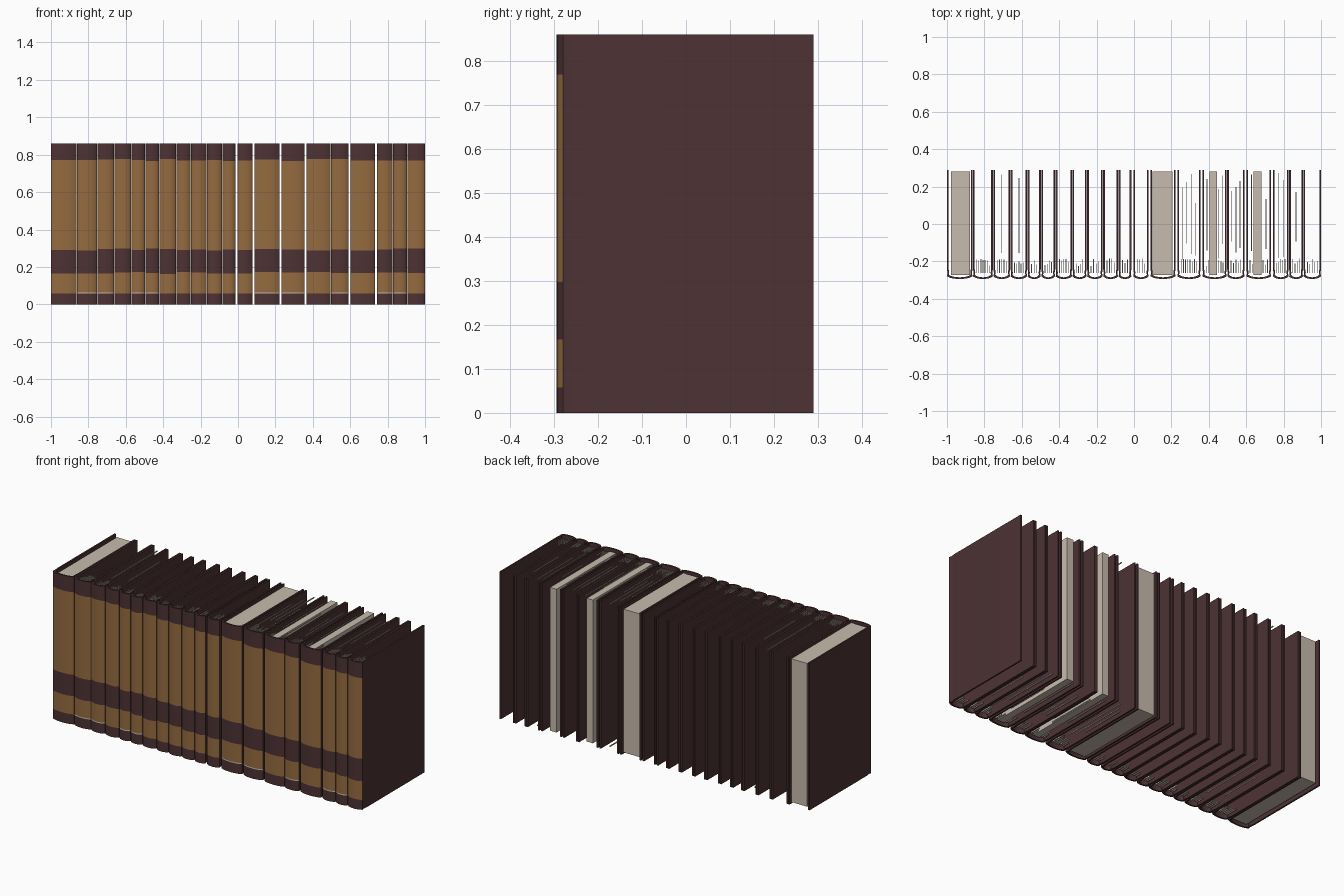
import bpy, bmesh, math, random

cube = bpy.data.objects.get("Cube")
if cube:
    bpy.data.objects.remove(cube, do_unlink=True)
random.seed(4)


def material(name, rgb):
    m = bpy.data.materials.new(name)
    m.use_nodes = True
    m.diffuse_color = (*rgb, 1)
    m.node_tree.nodes["Principled BSDF"].inputs["Base Color"].default_value = (*rgb, 1)
    return m


MAROON = material("maroon_leather", (0.074, 0.032, 0.034))
TAN = material("tan_band", (0.30, 0.147, 0.051))
PAPER = material("paper", (0.58, 0.50, 0.42))

HEIGHT, BACK, HINGE, FRONT = 0.86, 0.29, -0.272, -0.294
BOARD = 0.009
ARC = 8


def finish(name, bm, mats):
    bmesh.ops.recalc_face_normals(bm, faces=bm.faces)
    mesh = bpy.data.meshes.new(name)
    bm.to_mesh(mesh)
    bm.free()
    for m in mats:
        mesh.materials.append(m)
    ob = bpy.data.objects.new(name, mesh)
    bpy.context.collection.objects.link(ob)
    return ob


def u_profile(x0, x1, inset):
    """Board, hinge groove, rounded spine, hinge groove, board."""
    a, b = x0 + inset, x1 - inset
    groove = 0.003
    pts = [(a, BACK), (a, HINGE + 0.03), (a + groove, HINGE + 0.01)]
    for i in range(ARC + 1):
        t = i / ARC
        bulge = math.sin(math.pi * t) ** 0.6 if 0 < t < 1 else 0
        pts.append((a + (b - a) * t, HINGE - 0.008 + inset + (FRONT - HINGE + 0.008) * bulge))
    pts += [(b - groove, HINGE + 0.01), (b, HINGE + 0.03), (b, BACK)]
    return pts


def cover(name, x0, x1, pale_line):
    outer, inner = u_profile(x0, x1, 0), u_profile(x0, x1, BOARD)
    w = [random.uniform(-0.006, 0.006) for _ in range(3)]
    # Band heights with the material slot of each band
    levels = [0, 0.058, 0.064, 0.168 + w[0], 0.294 + w[1], 0.772 + w[2], HEIGHT]
    slots = [0, 2 if pale_line else 1, 1, 0, 1, 0]
    bm = bmesh.new()
    rings = []
    for z in levels:
        rings.append([[bm.verts.new((x, y, z)) for x, y in p] for p in (outer, inner)])
    n = len(outer)
    for k, slot in enumerate(slots):
        low, high = rings[k], rings[k + 1]
        for side in (0, 1):
            for i in range(n - 1):
                f = bm.faces.new((low[side][i], low[side][i + 1],
                                  high[side][i + 1], high[side][i]))
                on_spine = side == 0 and 3 <= i < 3 + ARC
                f.material_index = slot if on_spine else 0
        for i in (0, n - 1):
            bm.faces.new((low[0][i], low[1][i], high[1][i], high[0][i]))
    for o, inn in (rings[0], rings[-1]):
        for i in range(n - 1):
            bm.faces.new((o[i], o[i + 1], inn[i + 1], inn[i]))
    ob = finish(name, bm, [MAROON, TAN, PAPER])
    bpy.ops.object.select_all(action="DESELECT")
    ob.select_set(True)
    bpy.context.view_layer.objects.active = ob
    bpy.ops.object.shade_smooth_by_angle(angle=math.radians(35))


def add_box(bm, lo, hi):
    made = bmesh.ops.create_cube(bm, size=1)["verts"]
    for v in made:
        v.co = [(l + h) / 2 + c * (h - l) for l, h, c in zip(lo, hi, v.co)]


def page_block(name, x0, x1):
    bm = bmesh.new()
    add_box(bm, (x0, HINGE, 0.012), (x1, 0.28, HEIGHT - 0.012))
    finish(name, bm, [PAPER])


def page_slivers(name, x0, x1, long_count):
    """Loose leaf edges showing at the head and tail of a hollow book."""
    bm = bmesh.new()
    a, b = x0 + 0.014, x1 - 0.014
    count = max(3, int((b - a) / 0.011))
    for z in (0.012, HEIGHT - 0.018):
        for i in range(count):
            x = a + (b - a) * (i + 0.5) / count
            add_box(bm, (x - 0.002, -0.262, z), (x + 0.002, random.uniform(-0.23, -0.185), z + 0.006))
        for i in range(long_count):
            x = a + (b - a) * (i + 0.5) / long_count
            start = random.uniform(-0.2, -0.05)
            add_box(bm, (x - 0.002, start, z), (x + 0.002, random.uniform(0.1, 0.28), z + 0.006))
    finish(name, bm, [PAPER])


# Dividing lines between neighbouring books, left to right
edges = [-1.0, -0.862, -0.753, -0.661, -0.57, -0.497, -0.42, -0.33, -0.252, -0.166,
         -0.084, -0.009, 0.083, 0.227, 0.361, 0.497, 0.596, 0.738, 0.828, 0.905, 1.0]
wide_gaps = {11, 12, 13, 14, 16, 17}
blocks = {0: (-0.978, -0.876), 12: (0.1, 0.207), 14: (0.405, 0.445), 16: (0.64, 0.682)}
pale = {1, 2, 4, 5, 12, 13, 15, 17, 18}
long_leaves = {2: 1, 3: 1, 13: 4, 14: 5, 15: 3, 16: 4, 17: 2, 18: 1}

last = len(edges) - 2
for i in range(last + 1):
    left_gap = 0 if i == 0 else (0.005 if i in wide_gaps else 0.0015)
    right_gap = 0 if i == last else (0.005 if i + 1 in wide_gaps else 0.0015)
    x0, x1 = edges[i] + left_gap, edges[i + 1] - right_gap
    cover(f"book_cover_{i + 1}", x0, x1, i in pale)
    if i in blocks:
        page_block(f"page_block_{i + 1}", *blocks[i])
    if i not in (0, 12):
        page_slivers(f"page_edges_{i + 1}", x0, x1, long_leaves.get(i, 0))
